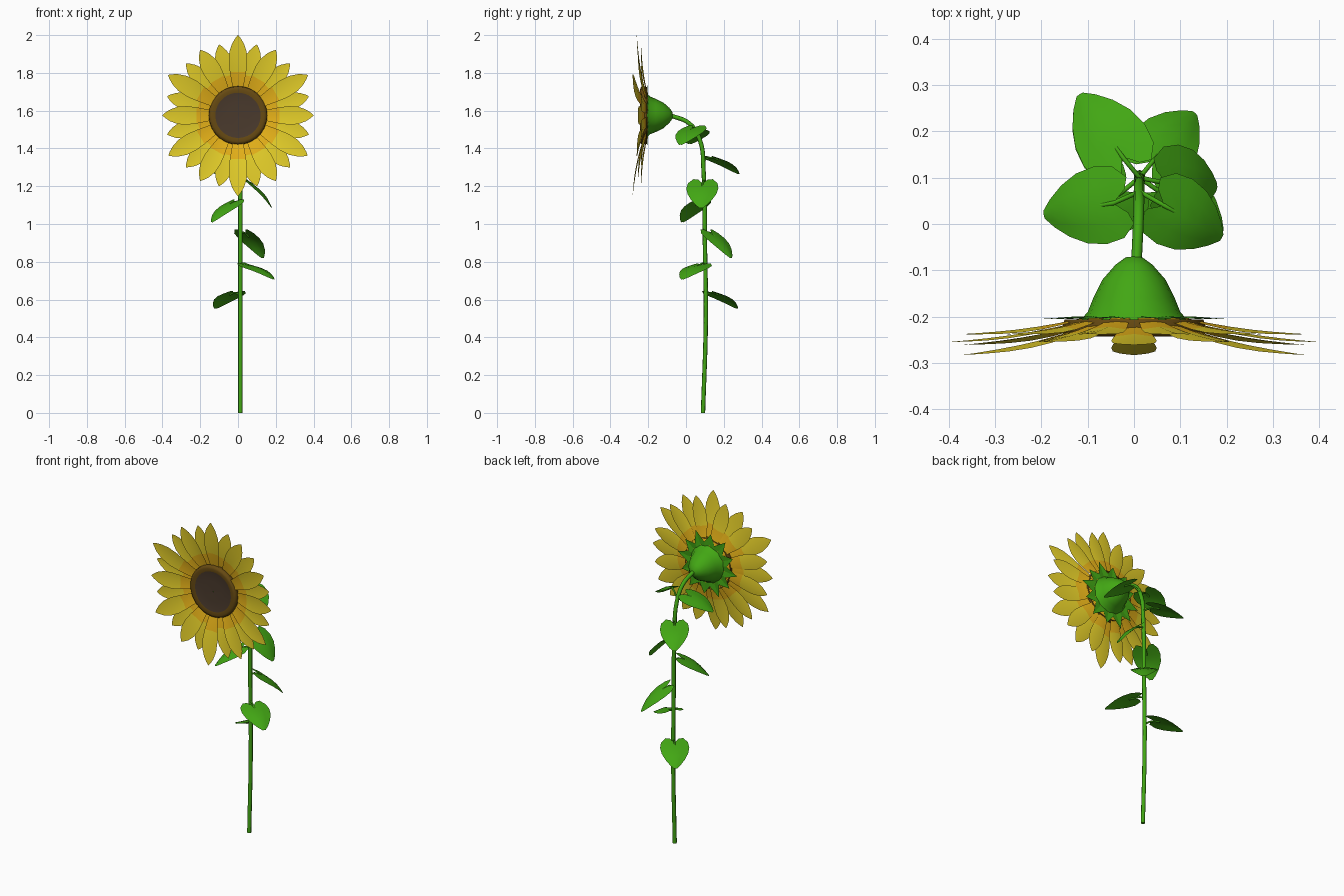
import bpy, math
from mathutils import Vector

if "Cube" in bpy.data.objects:
    bpy.data.objects.remove(bpy.data.objects["Cube"])

CZ = 1.575  # height of the flower head centre


def material(name, rgb):
    m = bpy.data.materials.new(name)
    m.diffuse_color = (*rgb, 1)
    m.use_nodes = True
    m.node_tree.nodes["Principled BSDF"].inputs["Base Color"].default_value = m.diffuse_color
    return m


GREEN = material("leaf_green", (0.055, 0.385, 0.007))
YELLOW = material("petal_yellow", (0.78, 0.62, 0.022))
ORANGE = material("petal_orange", (0.82, 0.46, 0.010))
RING = material("seed_ring_brown", (0.135, 0.068, 0.006))
SEED = material("seed_dark_brown", (0.068, 0.042, 0.026))


def mesh_object(name, verts, faces, mats, smooth=True):
    me = bpy.data.meshes.new(name)
    me.from_pydata([tuple(v) for v in verts], [], faces)
    ob = bpy.data.objects.new(name, me)
    bpy.context.collection.objects.link(ob)
    for m in mats:
        me.materials.append(m)
    for p in me.polygons:
        p.use_smooth = smooth
    return ob


def grid_faces(rows, cols):
    return [(r * cols + c, r * cols + c + 1, (r + 1) * cols + c + 1, (r + 1) * cols + c)
            for r in range(rows - 1) for c in range(cols - 1)]


def tube(name, points, radius, kind="POLY"):
    cu = bpy.data.curves.new(name, "CURVE")
    cu.dimensions = "3D"
    cu.bevel_depth = radius
    cu.bevel_resolution = 2
    cu.use_fill_caps = True
    sp = cu.splines.new(kind)
    if kind == "BEZIER":
        sp.bezier_points.add(len(points) - 1)
        for bp, p in zip(sp.bezier_points, points):
            bp.co = p
            bp.handle_left_type = bp.handle_right_type = "AUTO"
        sp.resolution_u = 6
    else:
        sp.points.add(len(points) - 1)
        for q, p in zip(sp.points, points):
            q.co = (*p, 1)
    cu.materials.append(GREEN)
    ob = bpy.data.objects.new(name, cu)
    bpy.context.collection.objects.link(ob)
    return ob


def lathe(name, profile, mats, sides=24, smooth=True):
    """Revolve (radius, y) points about the head axis, front to back."""
    verts = [(r * math.cos(a), y, CZ + r * math.sin(a)) for r, y in profile
             for a in (2 * math.pi * i / sides for i in range(sides))]
    faces = [(j * sides + i, (j + 1) * sides + i,
              (j + 1) * sides + (i + 1) % sides, j * sides + (i + 1) % sides)
             for j in range(len(profile) - 1) for i in range(sides)]
    return mesh_object(name, verts, faces, mats, smooth)


# Stem, bending forward under the head
tube("stem", [(0.012, 0.09, 0), (0.012, 0.105, 0.5), (0.012, 0.1, 0.9), (0.012, 0.093, 1.28),
              (0.011, 0.075, 1.44), (0.01, 0.02, 1.53), (0.005, -0.09, 1.578)], 0.0115, "BEZIER")

# Green receptacle behind the head
lathe("receptacle", [(0.115, -0.207), (0.1, -0.19), (0.088, -0.16), (0.068, -0.12),
                     (0.04, -0.088), (0.018, -0.072), (0.0005, -0.07)], [GREEN], 16)

# Pointed sepals as one star
star = [(0, -0.202, CZ)]
N = 12
for i in range(2 * N):
    a = math.pi * i / N + 0.12
    r = 0.132 if i % 2 else (0.185 if i % 4 else 0.2)
    star.append((r * math.cos(a), -0.2 if i % 2 else -0.205, CZ + r * math.sin(a)))
mesh_object("sepals", star, [(0, 1 + (i + 1) % (2 * N), 1 + i) for i in range(2 * N)], [GREEN], False)

# Seed disc: low dome with an outer ring and a darker middle
disc = lathe("seed_disc", [(0.0005, -0.236), (0.06, -0.237), (0.12, -0.239), (0.138, -0.243),
                           (0.152, -0.238), (0.155, -0.225), (0.15, -0.206)], [SEED, RING], 28)
for p in disc.data.polygons:
    c = p.center
    p.material_index = 1 if math.hypot(c.x, c.z - CZ) > 0.118 else 0


# Petals: pointed strips, orange near the base
PETAL = [(0.0, 0.022), (0.2, 0.033), (0.38, 0.043), (0.55, 0.049),
         (0.72, 0.046), (0.86, 0.031), (0.95, 0.014), (1.0, 0.001)]


def petal(name, angle, length, y0, y1, wide):
    out = Vector((math.cos(angle), 0, math.sin(angle)))
    side = Vector((-math.sin(angle), 0, math.cos(angle)))
    verts = []
    for t, w in PETAL:
        r = 0.11 + (length - 0.11) * t
        for s in (-1, 0, 1):
            y = y0 + (y1 - y0) * t - 0.012 * math.sin(math.pi * t) + 0.006 * (s == 0) * math.sin(math.pi * t)
            verts.append(Vector((0, y, CZ)) + out * r + side * (s * w * wide))
    ob = mesh_object(name, verts, grid_faces(len(PETAL), 3), [YELLOW, ORANGE])
    ob.data.flip_normals()
    for p in ob.data.polygons:
        c = p.center
        p.material_index = int(math.hypot(c.x, c.z - CZ) < 0.225)


for k in range(24):
    a = math.radians(15 * k)
    if k % 2:
        petal("back_petal", a, 0.388, -0.203, -0.238, 0.95)
    elif k % 8 == 2:
        petal("front_petal", a, 0.427, -0.222, -0.283, 1.0)
    elif k % 8 == 6:
        petal("front_petal", a, 0.425, -0.214, -0.261, 1.0)
    else:
        petal("middle_petal", a, 0.4, -0.21, -0.255, 1.0)

# Heart-shaped leaves on short stalks
LEAF = [(0.0, 0.6), (0.12, 0.92), (0.3, 1.0), (0.5, 0.9), (0.7, 0.66), (0.88, 0.36), (1.0, 0.1)]


def leaf(base_z, notch, tip, half):
    notch, tip = Vector(notch), Vector(tip)
    along = tip - notch
    size = along.length
    u = along.normalized()
    side = Vector((0, 0, 1)).cross(u).normalized()
    up = u.cross(side)
    verts = []
    for t, w in LEAF:
        arch = 0.1 * size * math.sin(math.pi * t)
        for s in (-1, -0.5, 0, 0.5, 1):
            back = 0.22 * size * min(1, abs(s) * 1.6) * (1 - t) ** 2
            verts.append(notch + u * (t * size - back) + side * (s * w * half)
                         + up * (arch - 0.016 * abs(s) * w))
    mesh_object("leaf", verts, [f[::-1] for f in grid_faces(len(LEAF), 5)], [GREEN]).data.flip_normals()
    base = Vector((0.012, 0.1 if base_z < 1.4 else 0.07, base_z))
    mid = (base + notch) / 2 + Vector((0, 0, 0.006))
    tube("leaf_stalk", [base, mid, notch, notch + u * 0.03 + up * 0.004], 0.005)


for args in [
    (0.62, (-0.025, 0.145, 0.635), (-0.12, 0.272, 0.553), 0.08),
    (0.79, (0.055, 0.07, 0.782), (0.19, -0.02, 0.708), 0.08),
    (0.95, (0.04, 0.135, 0.95), (0.132, 0.24, 0.82), 0.075),
    (1.11, (-0.025, 0.07, 1.115), (-0.14, -0.02, 1.01), 0.078),
    (1.23, (0.07, 0.088, 1.215), (0.18, 0.08, 1.085), 0.085),
    (1.34, (-0.025, 0.145, 1.35), (-0.118, 0.28, 1.265), 0.08),
    (1.46, (-0.045, 0.045, 1.495), (-0.195, 0.02, 1.425), 0.085),
    (1.47, (0.065, 0.04, 1.51), (0.19, -0.03, 1.42), 0.08),
]:
    leaf(*args)
